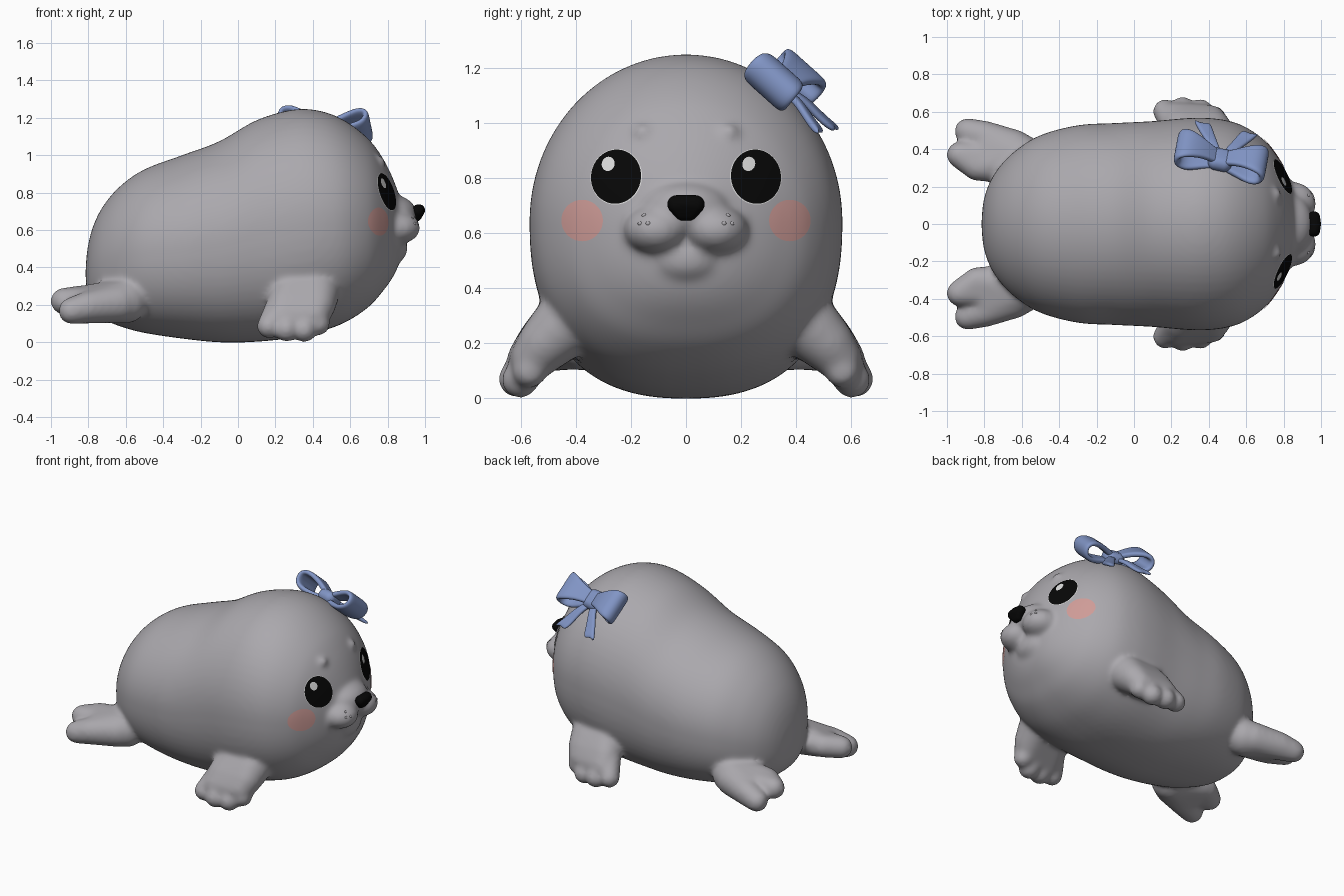
import bpy, bmesh, math
from mathutils import Vector, Matrix
from mathutils.bvhtree import BVHTree

if "Cube" in bpy.data.objects:
    bpy.data.objects.remove(bpy.data.objects["Cube"])


def material(name, rgb):
    m = bpy.data.materials.new(name)
    m.use_nodes = True
    m.diffuse_color = (*rgb, 1)
    m.node_tree.nodes["Principled BSDF"].inputs["Base Color"].default_value = (*rgb, 1)
    return m


GREY = material("soft grey", (0.405, 0.393, 0.418))
BLUE = material("ribbon blue", (0.22, 0.30, 0.56))
BLACK = material("black", (0.002, 0.002, 0.002))
WHITE = material("glint white", (0.70, 0.70, 0.70))
PINK = material("blush pink", (0.62, 0.33, 0.31))


def finish(bm, name, mat):
    bmesh.ops.recalc_face_normals(bm, faces=bm.faces)
    for f in bm.faces:
        f.smooth = True
    me = bpy.data.meshes.new(name)
    bm.to_mesh(me)
    bm.free()
    me.materials.append(mat)
    ob = bpy.data.objects.new(name, me)
    bpy.context.collection.objects.link(ob)
    return ob


def ellipsoid(bm, centre, radii):
    mat = Matrix.Translation(centre) @ Matrix.Diagonal((*radii, 1))
    bmesh.ops.create_icosphere(bm, subdivisions=4, radius=1, matrix=mat)


def hull(bm, *spheres):
    """Adds the convex skin around spheres given as (x, y, z, radius)."""
    tmp = bmesh.new()
    for x, y, z, r in spheres:
        bmesh.ops.create_icosphere(tmp, subdivisions=3, radius=r,
                                   matrix=Matrix.Translation((x, y, z)))
    bmesh.ops.delete(tmp, geom=tmp.edges[:] + tmp.faces[:], context='EDGES_FACES')
    bmesh.ops.convex_hull(tmp, input=tmp.verts[:])
    bmesh.ops.delete(tmp, geom=[v for v in tmp.verts if not v.link_faces], context='VERTS')
    me = bpy.data.meshes.new("skin")
    tmp.to_mesh(me)
    tmp.free()
    bm.from_mesh(me)
    bpy.data.meshes.remove(me)


def spline(pts, steps=6):
    """Catmull-Rom curve through tuples of any length."""
    out = []
    for i in range(len(pts) - 1):
        p = [Vector(pts[min(max(i + k, 0), len(pts) - 1)]) for k in (-1, 0, 1, 2)]
        for s in range(steps):
            t = s / steps
            out.append(p[1] + 0.5 * t * (p[2] - p[0]
                       + t * (2 * p[0] - 5 * p[1] + 4 * p[2] - p[3]
                              + t * (3 * (p[1] - p[2]) + p[3] - p[0]))))
    return out + [Vector(pts[-1])]


# Torso and head: sections along x as (x, top, bottom, half width)
stations = [(-.815, .39, .35, .02), (-.805, .50, .25, .12), (-.775, .62, .18, .215),
            (-.72, .73, .125, .305), (-.63, .835, .085, .395), (-.5, .925, .05, .475),
            (-.3, 1.0, .02, .528), (-.1, 1.075, .0, .54), (.1, 1.188, .003, .55),
            (.3, 1.245, .025, .567), (.45, 1.235, .06, .562), (.58, 1.18, .11, .527),
            (.70, 1.085, .19, .445), (.78, .975, .28, .34), (.835, .86, .36, .235),
            (.865, .76, .44, .145), (.877, .62, .56, .03)]
bm = bmesh.new()
rings = []
N = 64
for x, top, bot, w in spline(stations):
    ring = []
    for k in range(N):
        a = math.tau * k / N
        c, s = math.cos(a), math.sin(a)
        e = 1.0 if s >= 0 else 2 / 2.4
        y = math.copysign(abs(c) ** e, c) * w
        z = (top + bot) / 2 + math.copysign(abs(s) ** e, s) * (top - bot) / 2
        ring.append(bm.verts.new((x, y, z)))
    rings.append(ring)
for r0, r1 in zip(rings, rings[1:]):
    for k in range(N):
        bm.faces.new((r0[k], r0[(k + 1) % N], r1[(k + 1) % N], r1[k]))
bm.faces.new(rings[0])
bm.faces.new(rings[-1])
bmesh.ops.recalc_face_normals(bm, faces=bm.faces)

# Muzzle bridge and chin
ellipsoid(bm, (.82, 0, .685), (.137, .165, .105))
ellipsoid(bm, (.79, 0, .505), (.118, .15, .10))
for s in (-1, 1):
    # Cheek puff and brow dot
    ellipsoid(bm, (.845, s * .108, .612), (.13, .118, .09))
    ellipsoid(bm, (.757, s * .157, .965), (.034, .034, .03))
    # Front flipper: shoulder, palm, then toes
    hull(bm, (.285, s * .445, .26, .118), (.425, s * .445, .26, .118),
         (.25, s * .515, .20, .098), (.425, s * .51, .20, .098),
         (.23, s * .57, .135, .082), (.41, s * .555, .145, .082))
    for x, y, z, r in ((.165, .603, .085, .065), (.26, .613, .07, .069),
                       (.355, .602, .067, .068), (.43, .567, .10, .064)):
        hull(bm, (.32 + (x - .32) * .6, s * .50, .22, .07), (x, s * y, z, r))
    # Rear flipper: root, then two lobes
    hull(bm, (-.60, s * .36, .22, .12), (-.80, s * .305, .23, .08), (-.78, s * .44, .195, .09))
    hull(bm, (-.64, s * .40, .21, .105), (-.80, s * .468, .19, .085), (-.89, s * .495, .168, .072))
    hull(bm, (-.72, s * .36, .22, .08), (-.84, s * .305, .23, .075), (-.932, s * .37, .22, .072))
body = finish(bm, "body", GREY)
remesh = body.modifiers.new("fuse", 'REMESH')
remesh.mode = 'VOXEL'
remesh.voxel_size = 0.013
remesh.use_smooth_shade = True
smooth = body.modifiers.new("soften", 'SMOOTH')
smooth.factor = 0.5
smooth.iterations = 18

bpy.context.view_layer.update()
skin = BVHTree.FromObject(body, bpy.context.evaluated_depsgraph_get())


def on_face(y, z):
    hit, normal, _, _ = skin.ray_cast(Vector((2, y, z)), Vector((-1, 0, 0)))
    return hit, normal


def decal(name, cy, cz, ry, rz, lift, mat, tilt=0):
    """Thin oval patch that follows the face."""
    bm = bmesh.new()

    def point(r, a):
        u, v = r * ry * math.cos(a), r * rz * math.sin(a)
        p, n = on_face(cy + u * math.cos(tilt) - v * math.sin(tilt),
                       cz + u * math.sin(tilt) + v * math.cos(tilt))
        return bm.verts.new(p + n * lift)
    seg, mid = 40, point(0, 0)
    prev = None
    for i in range(1, 9):
        ring = [point(i / 8, math.tau * k / seg) for k in range(seg)]
        for k in range(seg):
            j = (k + 1) % seg
            bm.faces.new((prev[k], ring[k], ring[j], prev[j]) if prev else (mid, ring[k], ring[j]))
        prev = ring
    ob = finish(bm, name, mat)
    if ob.data.polygons[0].normal.x < 0:
        ob.data.flip_normals()


# Eyes, blush and whisker dots
for s, side in ((-1, "right"), (1, "left")):
    decal(side + "_blush", s * .375, .645, .075, .075, .003, PINK)
    decal(side + "_eye_rim", s * .252, .803, .093, .101, .003, WHITE, s * .2)
    decal(side + "_eye", s * .252, .803, .090, .098, .005, BLACK, s * .2)
    decal(side + "_eye_glint", s * .252 - .027, .848, .023, .026, .008, WHITE, -.3)
    bm = bmesh.new()
    for y, z in ((.153, .665), (.168, .635), (.138, .635)):
        p, n = on_face(s * y, z)
        ellipsoid(bm, p - n * .003, (.007, .009, .008))
    finish(bm, side + "_whisker_dots", GREY)

# Nose: rounded triangle
bm = bmesh.new()
hull(bm, (.962, -.035, .704, .033), (.962, .035, .704, .033), (.968, 0, .706, .032),
     (.952, -.012, .676, .031), (.952, .012, .676, .031))
finish(bm, "nose", BLACK)

# Bow frame: across the bow, away from the head, and down the tails
out = Vector((.17, .64, .75)).normalized()
across = Vector((.97, -.25, -.08))
across = (across - out * across.dot(out)).normalized()
down = out.cross(across)
knot = Vector((.46, .337, 1.13))


def place(u, h, t):
    return knot + across * u + out * h + down * t


def ribbon(name, rows, thickness):
    bm = bmesh.new()
    grid = [[bm.verts.new(p) for p in row] for row in rows]
    for a, b in zip(grid, grid[1:]):
        for k in range(len(a) - 1):
            bm.faces.new((a[k], a[k + 1], b[k + 1], b[k]))
    ob = finish(bm, name, BLUE)
    sol = ob.modifiers.new("thickness", 'SOLIDIFY')
    sol.thickness = thickness
    sol.offset = 0
    sub = ob.modifiers.new("round", 'SUBSURF')
    sub.levels = sub.render_levels = 2


loop = [(.0, .014, .04), (.09, .055, .06), (.18, .072, .095), (.23, .045, .105),
        (.225, -.01, .105), (.17, -.035, .095), (.08, -.025, .06), (.0, -.014, .04)]
tail = [(.0, .0, .024, 0), (.055, .02, .032, .09), (.10, .0, .042, .18), (.14, .0, .052, .265)]
for s, side in ((-1, "back"), (1, "front")):
    ribbon(side + "_bow_loop",
           [[place(s * u, h + u * .08, w * k) for k in (-1, -.5, 0, .5, 1)]
            for u, h, w in spline(loop, 2)], .034)
    ribbon(side + "_bow_tail",
           [[place(s * u + w * k, h, t - (.04 if i == 3 and k == 0 else 0)) for k in (-1, 0, 1)]
            for i, (u, h, w, t) in enumerate(tail)], .028)

# Bow knot
bm = bmesh.new()
hull(bm, *[(*place(u, .01, t), .042) for u in (-.022, .022) for t in (-.025, .025)])
finish(bm, "bow_knot", BLUE)
